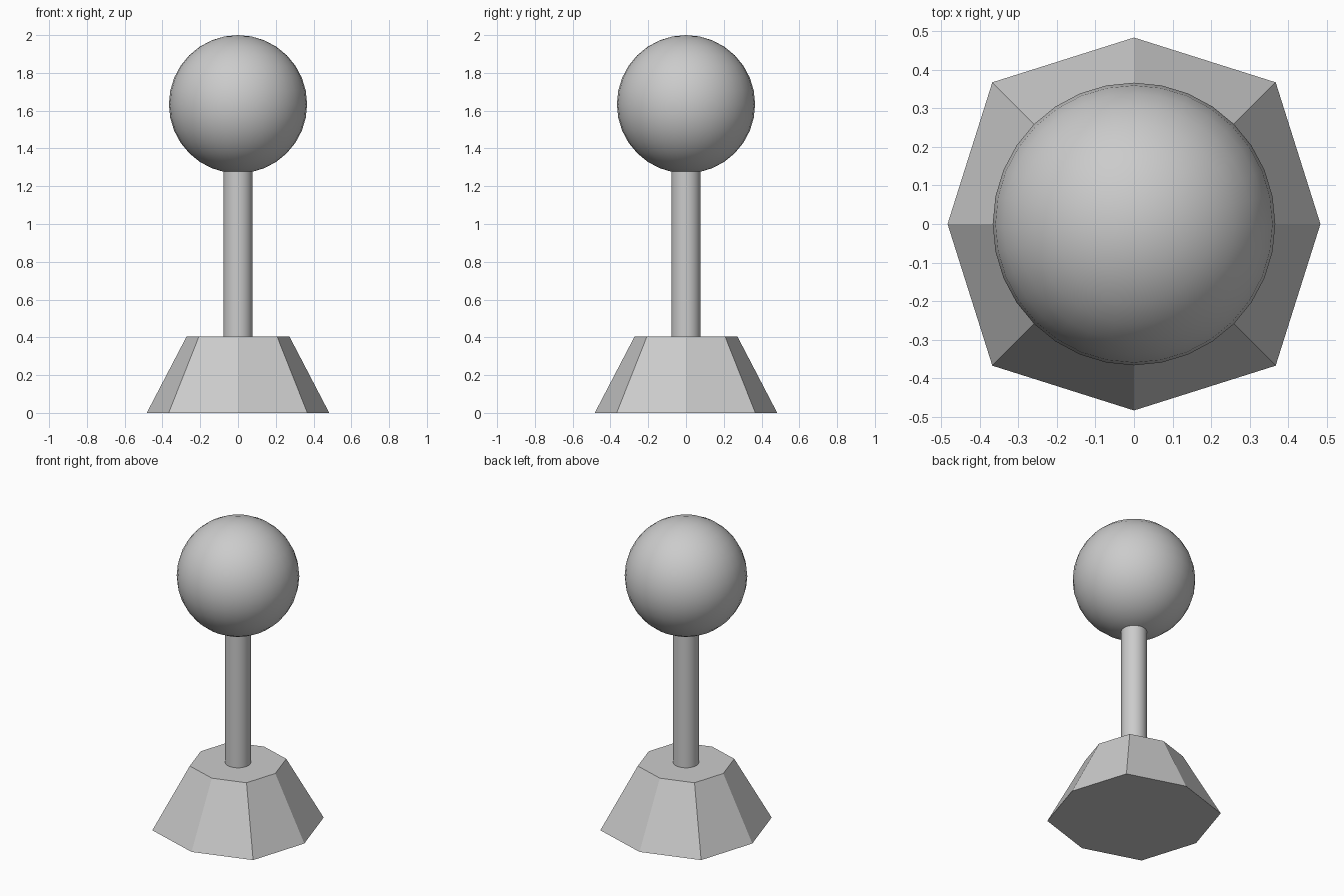
import bpy
import bmesh
from math import cos, sin, pi

cube = bpy.data.objects.get("Cube")
if cube:
    bpy.data.objects.remove(cube, do_unlink=True)

# One plain grey for every part
grey = bpy.data.materials.new("grey")
grey.use_nodes = True
colour = (0.6, 0.6, 0.6, 1)
grey.diffuse_color = colour
grey.node_tree.nodes["Principled BSDF"].inputs["Base Color"].default_value = colour


def finish(obj, name, smooth):
    obj.name = obj.data.name = name
    obj.data.materials.append(grey)
    if smooth:
        bpy.ops.object.shade_smooth_by_angle()


# Tapered eight-sided base, its diagonal corners slightly farther out
BASE_TOP = 0.405
bm = bmesh.new()
rings = []
for z, scale in ((0, 1), (BASE_TOP, 0.563)):
    ring = []
    for i in range(8):
        r = (0.519 if i % 2 else 0.483) * scale
        ring.append(bm.verts.new((r * cos(i * pi / 4), r * sin(i * pi / 4), z)))
    rings.append(ring)
low, high = rings
bm.faces.new(low[::-1])
bm.faces.new(high)
for i in range(8):
    j = (i + 1) % 8
    bm.faces.new((low[i], low[j], high[j], high[i]))
mesh = bpy.data.meshes.new("base")
bm.to_mesh(mesh)
bm.free()
base = bpy.data.objects.new("base", mesh)
bpy.context.collection.objects.link(base)
finish(base, "base", False)

# Round post from the base into the underside of the ball
POST_TOP = 1.285
bpy.ops.mesh.primitive_cylinder_add(
    vertices=32, radius=0.077, depth=POST_TOP - BASE_TOP,
    location=(0, 0, (POST_TOP + BASE_TOP) / 2))
finish(bpy.context.object, "post", True)

# Ball on top
RADIUS = 0.366
bpy.ops.mesh.primitive_uv_sphere_add(
    segments=32, ring_count=16, radius=RADIUS, location=(0, 0, 2 - RADIUS))
finish(bpy.context.object, "ball", True)
